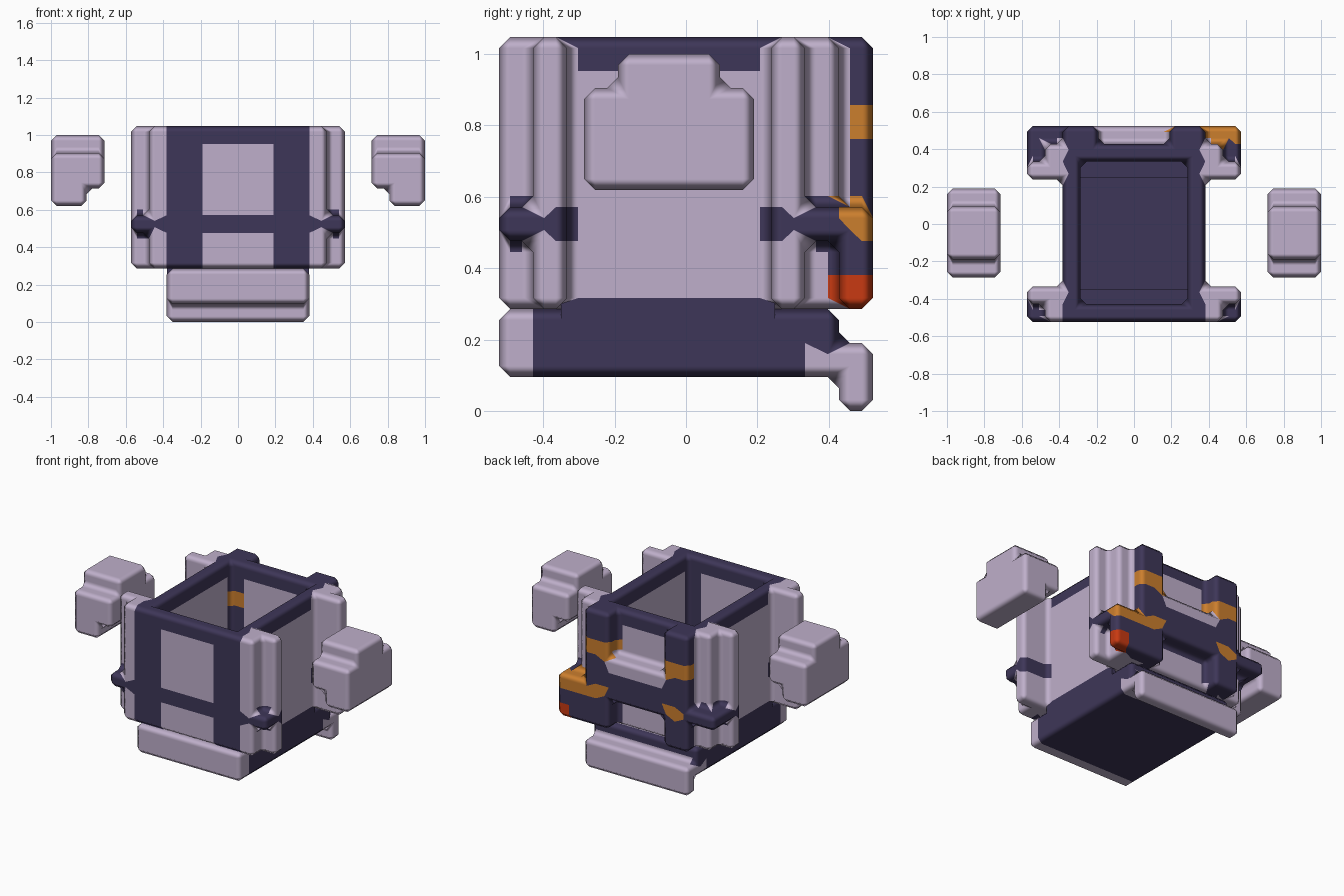
import bpy, bmesh, math
from mathutils import Vector

if "Cube" in bpy.data.objects:
    bpy.data.objects.remove(bpy.data.objects["Cube"])

U = 2 / 21  # size of one block


def material(name, rgb):
    m = bpy.data.materials.new(name)
    m.diffuse_color = (*rgb, 1)
    m.use_nodes = True
    m.node_tree.nodes["Principled BSDF"].inputs["Base Color"].default_value = m.diffuse_color
    return m


MATS = [material("pale lilac", (0.52, 0.43, 0.595)),
        material("dark indigo", (0.048, 0.037, 0.098)),
        material("orange", (0.60, 0.21, 0.027)),
        material("red", (0.58, 0.042, 0.006))]
LIGHT, DARK, ORANGE, RED = range(4)


def fill(cells, i, j, k, colour):
    """Fill a block range; every range includes both ends."""
    for x in range(i[0], i[1] + 1):
        for y in range(j[0], j[1] + 1):
            for z in range(k[0], k[1] + 1):
                cells[x, y, z] = colour


def block_object(name, cells, origin):
    """Skin the outside of a set of blocks and round its edges."""
    bm = bmesh.new()
    verts = {}

    def vert(p):
        if p not in verts:
            verts[p] = bm.verts.new(Vector(p) * U + Vector(origin))
        return verts[p]

    for cell, colour in cells.items():
        for axis in range(3):
            for side in (0, 1):
                n = list(cell)
                n[axis] += 2 * side - 1
                if tuple(n) in cells:
                    continue
                corners = []
                for a, b in ((0, 0), (1, 0), (1, 1), (0, 1)):
                    p = list(cell)
                    p[axis] += side
                    p[(axis + 1) % 3] += a
                    p[(axis + 2) % 3] += b
                    corners.append(vert(tuple(p)))
                f = bm.faces.new(corners if side else corners[::-1])
                f.material_index = colour
                f.smooth = True
    mesh = bpy.data.meshes.new(name)
    bm.to_mesh(mesh)
    bm.free()
    for m in MATS:
        mesh.materials.append(m)
    ob = bpy.data.objects.new(name, mesh)
    bpy.context.collection.objects.link(ob)
    bev = ob.modifiers.new("rounded edges", "BEVEL")
    bev.width = 0.031
    bev.segments = 1
    bev.limit_method = "ANGLE"
    bev.angle_limit = math.radians(40)
    bev.use_clamp_overlap = False
    bev.harden_normals = True
    return ob


ORIGIN = (0, -5.5 * U, 0)

# Open box: side walls, front wall and rear wall
body = {}
for x in (-4, 3):
    fill(body, (x, x), (0, 9), (3, 9), LIGHT)
fill(body, (-4, 3), (0, 0), (3, 10), DARK)
fill(body, (-2, 1), (0, 0), (3, 4), LIGHT)
fill(body, (-2, 1), (0, 0), (6, 9), LIGHT)
fill(body, (-3, 2), (9, 9), (3, 9), LIGHT)

# Rear posts with orange bands, running through the rear wall
for a, b in ((-4, -3), (2, 3)):
    fill(body, (a, b), (10, 10), (3, 10), DARK)
    inner = -3 if a < 0 else 2
    fill(body, (inner, inner), (9, 9), (3, 9), DARK)
    for z in (5, 8):
        fill(body, (a, b), (10, 10), (z, z), ORANGE)
        fill(body, (inner, inner), (9, 9), (z, z), ORANGE)

# Rear cross bars
fill(body, (-2, 1), (10, 10), (5, 6), DARK)
fill(body, (-2, 1), (10, 10), (7, 7), LIGHT)

# Top rim
for x in (-4, 3):
    fill(body, (x, x), (0, 9), (10, 10), DARK)
fill(body, (-4, 3), (9, 9), (10, 10), DARK)

# Stepped corner columns with a dark belt and a knob in each notch
for near, far in ((4, 5), (-5, -6)):
    columns = [(near, 0), (near, 1), (far, 1), (near, 8), (far, 8), (near, 9)]
    for x, y in columns:
        fill(body, (x, x), (y, y), (3, 10), LIGHT)
        fill(body, (x, x), (y, y), (5, 5), DARK)
    for x, y in ((far, 0), (far, 9), (near, 10), (far, 10)):
        fill(body, (x, x), (y, y), (5, 5), DARK)

# Tail block on the right rear corner
fill(body, (4, 5), (10, 10), (3, 4), DARK)
fill(body, (4, 5), (10, 10), (5, 5), ORANGE)
fill(body, (5, 5), (10, 10), (3, 3), RED)
block_object("open_box_body", body, ORIGIN)

# Base with pale front end and hanging rear bar
base = {}
fill(base, (-4, 3), (0, 9), (1, 2), DARK)
fill(base, (-4, 3), (0, 0), (1, 2), LIGHT)
fill(base, (-4, 3), (9, 9), (1, 1), LIGHT)
fill(base, (-4, 3), (10, 10), (0, 1), LIGHT)
block_object("base", base, ORIGIN)

# Sill closing the seam between base and side walls
bpy.ops.mesh.primitive_cube_add(size=1, location=(0, -0.05, 0.28))
sill = bpy.context.object
sill.name = "floor_sill"
sill.scale = (8 * U - 0.001, 0.60, 0.075)
sill.data.materials.append(MATS[DARK])

# Floating side pods
for side, name in ((1, "right_pod"), (-1, "left_pod")):
    pod = {}
    fill(pod, (0, 2), (-3, 1), (1, 2), LIGHT)
    fill(pod, (0, 2), (-2, 0), (3, 3), LIGHT)
    outer = (1, 2) if side > 0 else (0, 1)
    fill(pod, outer, (-3, 1), (0, 0), LIGHT)
    block_object(name, pod, (7.5 * U if side > 0 else -10.5 * U, 0, 6.5 * U))
